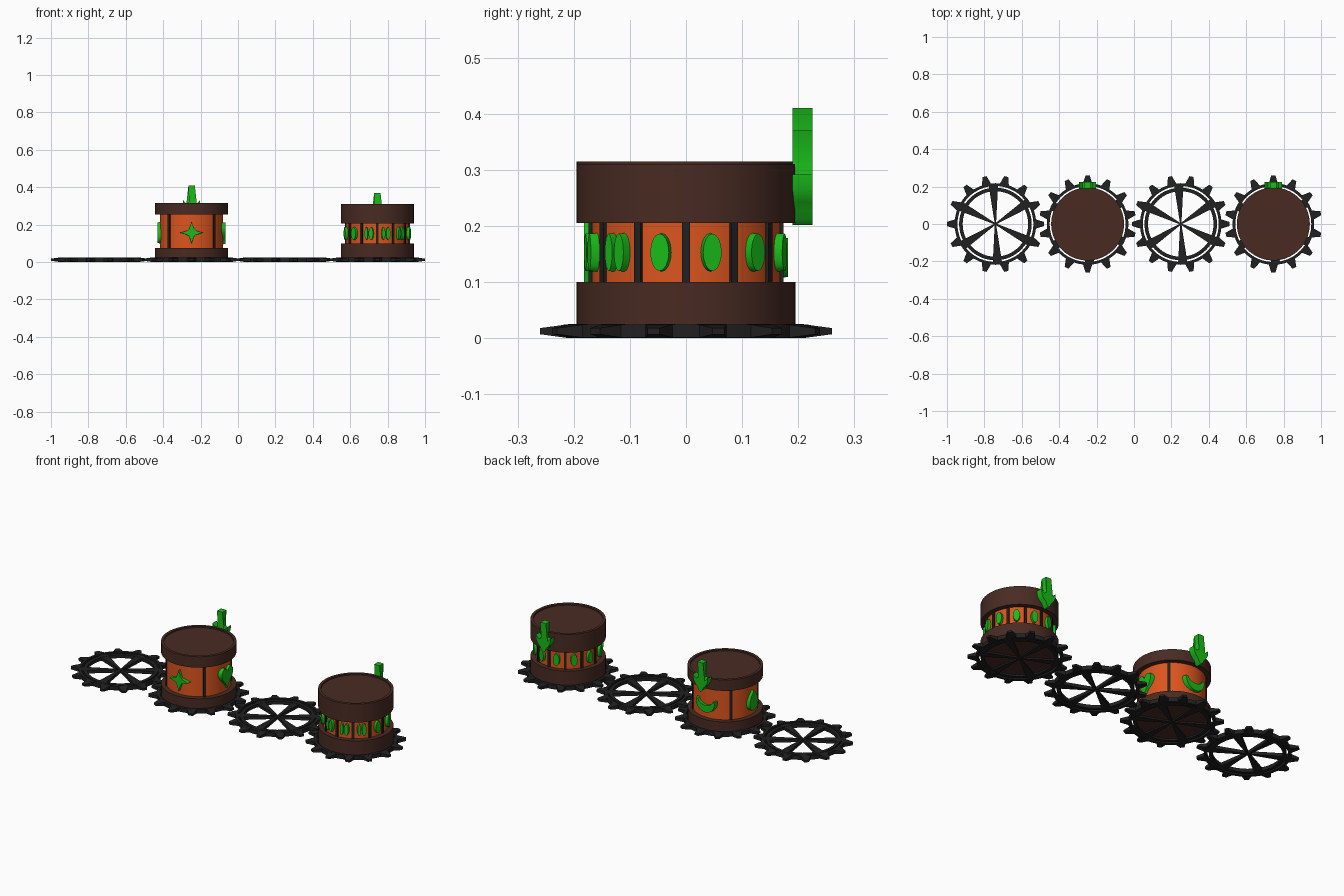
import bpy, bmesh, math
from math import sin, cos, pi, radians
from mathutils import Matrix, Vector

if "Cube" in bpy.data.objects:
    bpy.data.objects.remove(bpy.data.objects["Cube"])


def material(name, rgb):
    m = bpy.data.materials.new(name)
    m.diffuse_color = (*rgb, 1)
    m.use_nodes = True
    m.node_tree.nodes["Principled BSDF"].inputs["Base Color"].default_value = m.diffuse_color
    return m


DARK = material("dark_metal", (0.015, 0.015, 0.015))
BROWN = material("brown_wood", (0.065, 0.024, 0.016))
ORANGE = material("orange_panel", (0.72, 0.09, 0.013))
GREEN = material("green_paint", (0.01, 0.5, 0.01))


def finish(bm, name, mat, loc, smooth=False):
    bmesh.ops.recalc_face_normals(bm, faces=bm.faces)
    me = bpy.data.meshes.new(name)
    bm.to_mesh(me)
    bm.free()
    ob = bpy.data.objects.new(name, me)
    bpy.context.collection.objects.link(ob)
    ob.location = loc
    me.materials.append(mat)
    if smooth:
        bpy.context.view_layer.objects.active = ob
        ob.select_set(True)
        bpy.ops.object.shade_smooth_by_angle(angle=radians(35))
        ob.select_set(False)
    return ob


def lathe(bm, profile, n=64, closed=False):
    """Spin (radius, z) points about z; open profiles start and end on the axis."""
    rings = []
    for r, z in profile:
        if r == 0:
            rings.append([bm.verts.new((0, 0, z))] * n)
        else:
            rings.append([bm.verts.new((r * cos(2 * pi * i / n), r * sin(2 * pi * i / n), z))
                          for i in range(n)])
    pairs = list(zip(rings, rings[1:])) + ([(rings[-1], rings[0])] if closed else [])
    for a, b in pairs:
        for i in range(n):
            j = (i + 1) % n
            bm.faces.new(list(dict.fromkeys((a[i], a[j], b[j], b[i]))))


def ring(bm, r0, r1, z0, z1):
    lathe(bm, [(r0, z0), (r1, z0), (r1, z1), (r0, z1)], closed=True)


def loft(bm, low, high):
    """Solid between two matching outlines of 3D points."""
    a = [bm.verts.new(p) for p in low]
    b = [bm.verts.new(p) for p in high]
    n = len(a)
    caps = [bm.faces.new(a[::-1]), bm.faces.new(b)]
    for i in range(n):
        bm.faces.new((a[i], a[(i + 1) % n], b[(i + 1) % n], b[i]))
    bmesh.ops.triangulate(bm, faces=[f for f in caps if len(f.verts) > 4])


def badge(bm, outline, ang, r0, r1, z, bevel=0.9):
    """Raised flat shape facing outwards at angle ang; outline is (across, up)."""
    out = Vector((cos(ang), sin(ang), 0))
    side = Vector((-sin(ang), cos(ang), 0))
    def at(r, s):
        return [out * r + side * u * s + Vector((0, 0, z + v * s)) for u, v in outline]
    loft(bm, at(r0, 1), at(r1, bevel))


# Gears: toothed rim, inner rim and tapered spokes
TEETH = 14
GEAR_X = [-0.741, -0.248, 0.25, 0.745]


def gear(name, x, phase):
    bm = bmesh.new()
    ring(bm, 0.203, 0.218, 0.001, 0.024)
    ring(bm, 0.175, 0.194, 0.003, 0.022)
    for i in range(TEETH):
        m = Matrix.Rotation(phase + 2 * pi * i / TEETH, 3, 'Z')
        sect = [[(r, -w, z0), (r, w, z0), (r, w, z1), (r, -w, z1)]
                for r, w, z0, z1 in ((0.208, 0.027, 0.0, 0.025), (0.26, 0.011, 0.007, 0.018))]
        loft(bm, *[[m @ Vector(p) for p in s] for s in sect])
    for i in range(6):
        m = Matrix.Rotation(radians(93 + 60 * i), 3, 'Z')
        pts = [(-0.004, -0.003), (0.208, -0.025), (0.208, 0.025), (-0.004, 0.003)]
        loft(bm, [m @ Vector((u, v, 0.004)) for u, v in pts],
             [m @ Vector((u, v, 0.021)) for u, v in pts])
    finish(bm, name, DARK, (x, 0, 0), smooth=True)


for i, x in enumerate(GEAR_X):
    gear(f"gear_{i + 1}", x, 0 if i % 2 == 0 else pi / TEETH)


# Drums: base, coloured band, divider bars and recessed cap
def drum(tag, x, z_base, z_cap, z_top, bars, offset):
    bm = bmesh.new()
    lathe(bm, [(0, 0.012), (0.195, 0.012), (0.195, z_base), (0, z_base)])
    finish(bm, tag + "_base", BROWN, (x, 0, 0), True)
    bm = bmesh.new()
    lathe(bm, [(0, z_base - 0.005), (0.168, z_base - 0.005), (0.168, z_cap + 0.005), (0, z_cap + 0.005)])
    finish(bm, tag + "_band", ORANGE, (x, 0, 0), True)
    bm = bmesh.new()
    lathe(bm, [(0, z_cap), (0.195, z_cap), (0.195, z_top), (0.18, z_top),
               (0.18, z_top - 0.008), (0, z_top - 0.008)])
    finish(bm, tag + "_cap", BROWN, (x, 0, 0), True)
    bm = bmesh.new()
    h = (z_cap - z_base) / 2
    bar = [(-0.007, -h), (0.007, -h), (0.007, h), (-0.007, h)]
    for i in range(bars):
        badge(bm, bar, offset + 2 * pi * i / bars, 0.155, 0.174, z_base + h, 1)
    finish(bm, tag + "_dividers", DARK, (x, 0, 0))


drum("symbol_drum", GEAR_X[1], 0.075, 0.253, 0.315, 4, pi / 4)
drum("dial_drum", GEAR_X[3], 0.10, 0.205, 0.31, 12, 0)


# Pointers on the back of the caps, aimed down at the bands
def pointer(name, x, z_top):
    half = [(0.017, 0), (0.011, -0.022), (0.009, -0.06), (0.014, -0.088), (0.028, -0.098),
            (0.046, -0.078), (0.044, -0.105), (0.032, -0.128), (0.018, -0.142), (0.012, -0.158)]
    outline = half + [(0, -0.168)] + [(-u, v) for u, v in half[::-1]]
    bm = bmesh.new()
    badge(bm, outline, pi / 2, 0.19, 0.225, 0, 1)
    finish(bm, name, GREEN, (x, 0, z_top), True)


pointer("symbol_pointer", GEAR_X[1], 0.41)
pointer("dial_pointer", GEAR_X[3], 0.37)

# Four raised symbols: star, heart, crescent, leaf
star = []
for i in range(4):
    for k, r in ((0, 0.063), (1, 0.031), (2, 0.024), (3, 0.031)):
        a = pi / 2 * i + (0, 0.38, pi / 4, pi / 2 - 0.38)[k]
        star.append((r * cos(a), r * sin(a)))
heart = []
for i in range(32):
    t = 2 * pi * i / 32
    heart.append((0.0036 * 16 * sin(t) ** 3 * 0.95,
                  0.0043 * (13 * cos(t) - 5 * cos(2 * t) - 2 * cos(3 * t) - cos(4 * t)) + 0.008))
crescent = [(0.064 * cos(radians(a)), 0.064 * sin(radians(a)) + 0.012) for a in range(170, 371, 20)]
crescent += [(0.052 * cos(radians(a)), 0.036 * sin(radians(a)) + 0.028) for a in range(350, 189, -20)]
leaf = [(0.052 * sin(t) * sin(t / 2) ** 0.8, 0.06 * cos(t))
        for t in (2 * pi * i / 28 for i in range(28))]
for name, shape, deg in (("star", star, -90), ("heart", heart, 0),
                         ("crescent", crescent, 90), ("leaf", leaf, 180)):
    bm = bmesh.new()
    badge(bm, shape, radians(deg), 0.148, 0.182, 0.157, 0.92)
    finish(bm, name + "_symbol", GREEN, (GEAR_X[1], 0, 0), True)

# Twelve raised hour marks, the last three as pairs of bars
bm = bmesh.new()


def mark(w, h, shift):
    return [(shift + w * cos(t) * min(1, 1.3 * abs(cos(t)) + 0.55), h * sin(t))
            for t in (2 * pi * i / 16 for i in range(16))]


for i in range(12):
    for w, s in (((0.018, 0),) if i < 9 else ((0.0095, -0.014), (0.0125, 0.013))):
        badge(bm, mark(w, 0.035, s), radians(-15 + 30 * i), 0.155, 0.182, 0.153, 0.95)
finish(bm, "hour_marks", GREEN, (GEAR_X[3], 0, 0), True)
